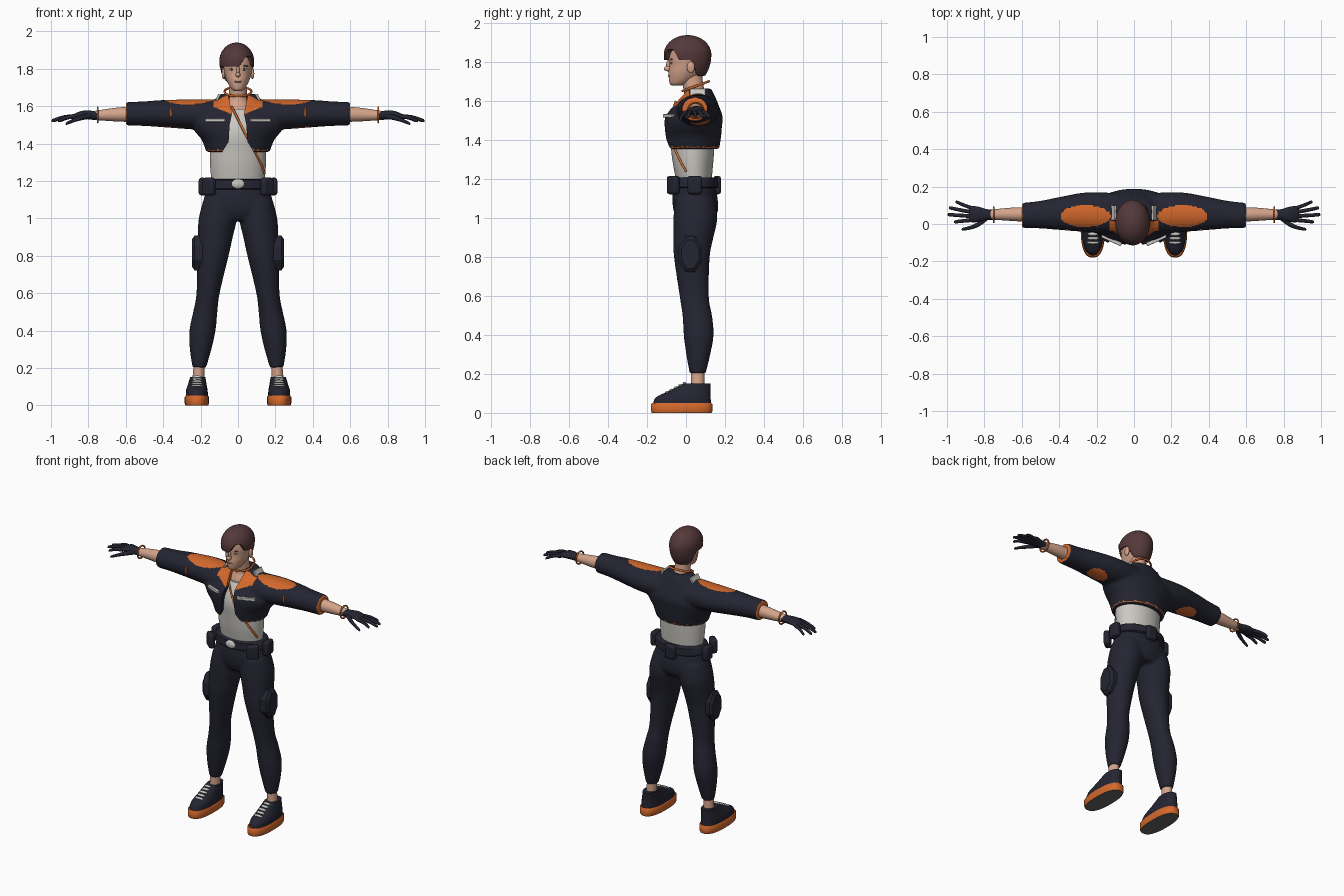
import bpy, bmesh, math
from mathutils import Matrix, Vector

if "Cube" in bpy.data.objects:
    bpy.data.objects.remove(bpy.data.objects["Cube"])


def material(name, r, g, b):
    m = bpy.data.materials.new(name)
    m.use_nodes = True
    m.diffuse_color = (r, g, b, 1)
    m.node_tree.nodes["Principled BSDF"].inputs["Base Color"].default_value = (r, g, b, 1)
    return m


navy = material("navy cloth", .018, .018, .032)
orange = material("orange trim", .66, .14, .025)
skin = material("skin", .66, .37, .26)
hair_brown = material("brown hair", .09, .04, .042)
light = material("light grey cloth", .6, .58, .54)
sole_grey = material("sole grey", .13, .13, .13)
lip = material("lip", .42, .17, .13)


def step(t):
    t = min(max(t, 0), 1)
    return t * t * (3 - 2 * t)


def tube(bm, rings, axis="Z", n=28, sub=4, power=2, side=1):
    """Loft rings of (x, y, z, half width, half depth) with a smooth spline."""
    dense = []
    for i in range(len(rings) - 1):
        a, b, c, d = (rings[min(max(i + k, 0), len(rings) - 1)] for k in (-1, 0, 1, 2))
        for k in range(sub):
            t = k / sub
            dense.append([q + .5 * t * (r - p + t * (2*p - 5*q + 4*r - s + t * (3*(q - r) + s - p)))
                          for p, q, r, s in zip(a, b, c, d)])
    dense.append(rings[-1])
    loops = []
    for x, y, z, a, b in dense:
        loop = []
        for j in range(n):
            ang = 2 * math.pi * (j + .5) / n
            u, v = (math.copysign(abs(f) ** (2 / power), f) for f in (math.cos(ang), math.sin(ang)))
            off = (a * u, b * v, 0) if axis == "Z" else (0, a * u, b * v)
            loop.append(bm.verts.new((side * (x + off[0]), y + off[1], z + off[2])))
        loops.append(loop)
    for lo, hi in zip(loops, loops[1:]):
        for j in range(n):
            k = (j + 1) % n
            bm.faces.new((lo[j], lo[k], hi[k], hi[j]))
    bm.faces.new(loops[0])
    bm.faces.new(loops[-1])


def smooth(me, angle=45):
    me.shade_smooth()
    me.set_sharp_from_angle(angle=math.radians(angle))


def make(name, bm, mats, mirror=False, angle=45):
    bmesh.ops.recalc_face_normals(bm, faces=bm.faces)
    me = bpy.data.meshes.new(name)
    bm.to_mesh(me)
    bm.free()
    for m in mats:
        me.materials.append(m)
    smooth(me, angle)
    ob = bpy.data.objects.new(name, me)
    bpy.context.collection.objects.link(ob)
    if mirror:
        ob.modifiers.new("Mirror", "MIRROR")
    return ob


def loft(name, rings, mat, mirror=False, angle=45, **kw):
    bm = bmesh.new()
    tube(bm, rings, **kw)
    return make(name, bm, [mat], mirror, angle)


def ball(name, at, size, mat, mirror=False):
    bm = bmesh.new()
    bmesh.ops.create_uvsphere(bm, u_segments=20, v_segments=12, radius=1,
                              matrix=Matrix.Translation(at) @ Matrix.Diagonal((*size, 1)))
    return make(name, bm, [mat], mirror)


def box(name, at, size, mat, mirror=False, turn=0, axis="Z", bevel=.003):
    bm = bmesh.new()
    bmesh.ops.create_cube(bm, size=1, matrix=Matrix.Translation(at)
                          @ Matrix.Rotation(math.radians(turn), 4, axis) @ Matrix.Diagonal((*size, 1)))
    ob = make(name, bm, [mat], mirror)
    mod = ob.modifiers.new("Bevel", "BEVEL")
    mod.width, mod.segments = bevel, 2
    return ob


def ring(name, at, radius, thick, mat, rot):
    bpy.ops.mesh.primitive_torus_add(location=at, rotation=rot, major_radius=radius, minor_radius=thick,
                                     major_segments=32, minor_segments=8)
    ob = bpy.context.object
    ob.name = name
    ob.data.materials.append(mat)
    smooth(ob.data)


def fuse(ob, cutter=None):
    """Blend overlapping lofts into one skin, optionally cut it, and bake."""
    mod = ob.modifiers.new("Fuse", "REMESH")
    mod.mode, mod.voxel_size = "VOXEL", .009
    mod = ob.modifiers.new("Relax", "SMOOTH")
    mod.factor, mod.iterations = .5, 6
    if cutter:
        mod = ob.modifiers.new("Cut", "BOOLEAN")
        mod.operation, mod.object = "DIFFERENCE", cutter
    bpy.context.view_layer.update()
    me = bpy.data.meshes.new_from_object(ob.evaluated_get(bpy.context.evaluated_depsgraph_get()))
    ob.modifiers.clear()
    ob.data = me
    me.materials.clear()
    return me


# Trousers: hips and two legs blended together
bm = bmesh.new()
tube(bm, [(0, .042, 1.19, .155, .1), (0, .045, 1.12, .18, .115), (0, .05, 1.04, .185, .115), (0, .05, .99, .14, .09)])
leg = [(.1, .045, 1.1, .085, .1), (.108, .048, 1, .102, .113), (.122, .038, .9, .094, .103),
       (.134, .03, .8, .084, .092), (.16, .042, .6, .062, .075), (.175, .058, .5, .065, .076),
       (.19, .065, .4, .07, .077), (.2, .063, .3, .058, .062), (.207, .06, .2, .036, .041)]
for s in (1, -1):
    tube(bm, leg, side=s)
trousers = make("trousers", bm, [navy])
me = fuse(trousers)
me.materials.append(navy)
smooth(me)

# Jacket: body and sleeves blended, with the open front cut out
bm = bmesh.new()
tube(bm, [(0, .036, 1.355, .17, .135), (0, .036, 1.42, .195, .145), (0, .036, 1.47, .235, .149),
          (0, .04, 1.52, .25, .149), (0, .05, 1.57, .2, .122), (0, .06, 1.62, .14, .092), (0, .068, 1.665, .095, .062)])
sleeve = [(.08, .055, 1.55, .11, .085), (.25, .063, 1.556, .107, .08), (.4, .056, 1.56, .088, .073),
          (.5, .05, 1.56, .074, .066), (.6, .046, 1.559, .067, .063)]
for s in (1, -1):
    tube(bm, sleeve, axis="X", side=s)
jacket = make("jacket", bm, [navy])
bm = bmesh.new()
half = [(.1, 1.33), (.075, 1.37), (.05, 1.41), (.045, 1.5), (.032, 1.56), (.06, 1.7)]
outline = half + [(-x, z) for x, z in reversed(half)]
front = bm.faces.new([bm.verts.new((x, -.3, z)) for x, z in outline])
back = bmesh.ops.extrude_face_region(bm, geom=[front])["geom"]
bmesh.ops.translate(bm, vec=(0, .32, 0), verts=[v for v in back if isinstance(v, bmesh.types.BMVert)])
cutter = make("opening_cutter", bm, [navy])
cutter.hide_render = True
me = fuse(jacket, cutter)
bpy.data.objects.remove(cutter)
for m in (navy, orange):
    me.materials.append(m)
for f in me.polygons:
    x, y, z = f.center
    x = abs(x)
    shoulder = ((x - .26) / .135) ** 2 + ((y - .042) / .058) ** 2 < 1 and z > 1.57
    underarm = ((x - .35) / .07) ** 2 + ((y - .07) / .05) ** 2 < 1 and z < 1.53
    lapel = y < .015 and x < .13 and z > 1.545 + x * .4
    edge = (z < 1.368 and f.normal.z > -.6) or x > .594
    f.material_index = int(shoulder or underarm or lapel or edge)
smooth(me)
box("chest_flap", (.12, -.086, 1.525), (.115, .02, .018), light, True, 24)
box("sleeve_tab", (.36, -.03, 1.565), (.012, .012, .045), orange, True)
box("collar_patch", (.108, .06, 1.645), (.014, .08, .04), light, True, -28, "Y")

# Shirt and the strap across it
loft("shirt", [(0, .042, 1.17, .14, .088), (0, .036, 1.28, .15, .104), (0, .034, 1.36, .152, .112),
               (0, .03, 1.45, .15, .118), (0, .036, 1.52, .13, .108), (0, .045, 1.585, .095, .082)], light)
curve = bpy.data.curves.new("strap", "CURVE")
curve.dimensions, curve.bevel_depth = "3D", .006
path = [(-.035, -.052, 1.6), (0, -.076, 1.53), (.04, -.088, 1.45), (.09, -.06, 1.36), (.125, -.028, 1.29), (.143, 0, 1.24)]
line = curve.splines.new("POLY")
line.points.add(len(path) - 1)
for p, co in zip(line.points, path):
    p.co = (*co, 1)
curve.materials.append(orange)
bpy.context.collection.objects.link(bpy.data.objects.new("strap", curve))

# Belt, buckle, pouches and thigh pads
loft("belt", [(0, .045, 1.155, .172, .118), (0, .045, 1.16, .178, .123), (0, .045, 1.205, .174, .12),
              (0, .045, 1.21, .168, .114)], navy, sub=1)
ball("buckle", (0, -.079, 1.185), (.036, .013, .026), light)
for name, at, turn, both in (("front_pouch", (.155, -.065, 1.17), 40, True),
                             ("side_pouch", (.19, .045, 1.17), 90, True),
                             ("back_pouch", (0, .16, 1.17), 0, False)):
    box(name, at, (.075, .04, .095), navy, both, turn, bevel=.014)
loft("thigh_pad", [(.18, .022, .815, .065, .1), (.232, .022, .815, .065, .1), (.246, .022, .815, .048, .08)],
     navy, True, 20, axis="X", n=8, sub=1)

# Shoes
bm = bmesh.new()
tube(bm, [(.22, -.022, 0, .061, .154), (.22, -.022, .01, .065, .158), (.22, -.022, .045, .065, .158),
          (.22, -.022, .052, .06, .152)], sub=1, n=40, power=2.5)
sole = make("shoe_sole", bm, [orange, sole_grey], True)
for f in sole.data.polygons:
    f.material_index = int(f.normal.z < -.9)
loft("shoe_upper", [(.22, -.02, .045, .059, .15), (.22, -.014, .08, .058, .141), (.218, .018, .112, .05, .108),
                    (.215, .058, .152, .041, .068)], navy, True, power=2.3)
for i in range(5):
    t = i / 4
    ball("shoe_lace", (.219, -.098 + .09 * t, .104 + .048 * t), (.032 - .006 * t, .009, .008), light, True)
loft("ankle", [(.213, .06, .12, .033, .036), (.207, .06, .24, .028, .034)], skin, True, sub=1)

# Forearms, bracelets and gloves
loft("forearm", [(.55, .05, 1.557, .04, .042), (.65, .052, 1.555, .036, .037), (.78, .05, 1.55, .025, .023)],
     skin, True, axis="X")
for s, label in ((1, "left"), (-1, "right")):
    ring(label + "_bracelet", (s * .75, .05, 1.553), .04, .005, orange, (0, math.pi / 2, 0))
bm = bmesh.new()
tube(bm, [(.755, .05, 1.55, .028, .024), (.79, .05, 1.552, .03, .024), (.835, .052, 1.554, .042, .021),
          (.87, .052, 1.547, .043, .015), (.882, .052, 1.544, .036, .01)], axis="X", n=20)
for base, tip in (((.865, .085), (.955, .117)), ((.87, .064), (.99, .086)),
                  ((.87, .042), (.996, .05)), ((.865, .021), (.962, .012))):
    (bx, by), (tx, ty) = base, tip
    tube(bm, [(bx, by, 1.546, .011, .012), ((bx + tx) / 2, (by + ty) / 2, 1.54, .0105, .011),
              (tx - .008, ty, 1.524, .009, .009), (tx, ty, 1.52, .004, .004)], axis="X", n=10)
tube(bm, [(.78, .035, 1.548, .014, .014), (.83, 0, 1.54, .015, .014), (.87, -.018, 1.527, .011, .011),
          (.915, -.028, 1.508, .008, .008), (.921, -.029, 1.505, .003, .003)], axis="X", n=10)
make("glove", bm, [navy], True)

# Neck, necklace and head
loft("neck", [(0, .045, 1.55, .1, .08), (0, .045, 1.6, .075, .07), (0, .045, 1.64, .052, .056),
              (0, .035, 1.69, .047, .053), (0, .03, 1.75, .045, .053)], skin)
ring("necklace", (0, .05, 1.678), .072, .006, orange, (math.radians(20), 0, 0))
loft("head", [(0, -.045, 1.682, .02, .03), (0, -.033, 1.695, .038, .052), (0, -.004, 1.74, .062, .086),
              (0, .01, 1.78, .073, .096), (0, .012, 1.83, .079, .1), (0, .012, 1.88, .07, .092),
              (0, .012, 1.915, .04, .055)], skin, angle=80)
ball("nose", (0, -.093, 1.768), (.013, .021, .014), skin)
ball("nose_bridge", (0, -.084, 1.788), (.009, .018, .03), skin)
ball("ear", (.077, .025, 1.775), (.01, .02, .03), skin, True)
ball("eye", (.033, -.075, 1.797), (.014, .004, .006), light, True)
ball("iris", (.033, -.077, 1.797), (.006, .004, .006), navy, True)
ball("eyebrow", (.035, -.075, 1.815), (.019, .006, .004), hair_brown, True)
ball("lips", (0, -.087, 1.731), (.02, .006, .005), lip)

# Hair: a cap clamped to a hairline that sweeps across the forehead
bm = bmesh.new()
bmesh.ops.create_uvsphere(bm, u_segments=64, v_segments=48, radius=1)
for v in bm.verts:
    x, y, z = v.co
    x, y, z = -.007 + .093 * x, .008 + .122 * y, 1.84 + z * (.1 if z > 0 else .16)
    line_z = 1.812 + .055 * step(x / .05) * step((-.03 - y) / .04)
    line_z += (1.73 - line_z) * step((y - .025) / .035)
    v.co = Vector((x, y, max(z, line_z)))
make("hair", bm, [hair_brown], angle=50)
